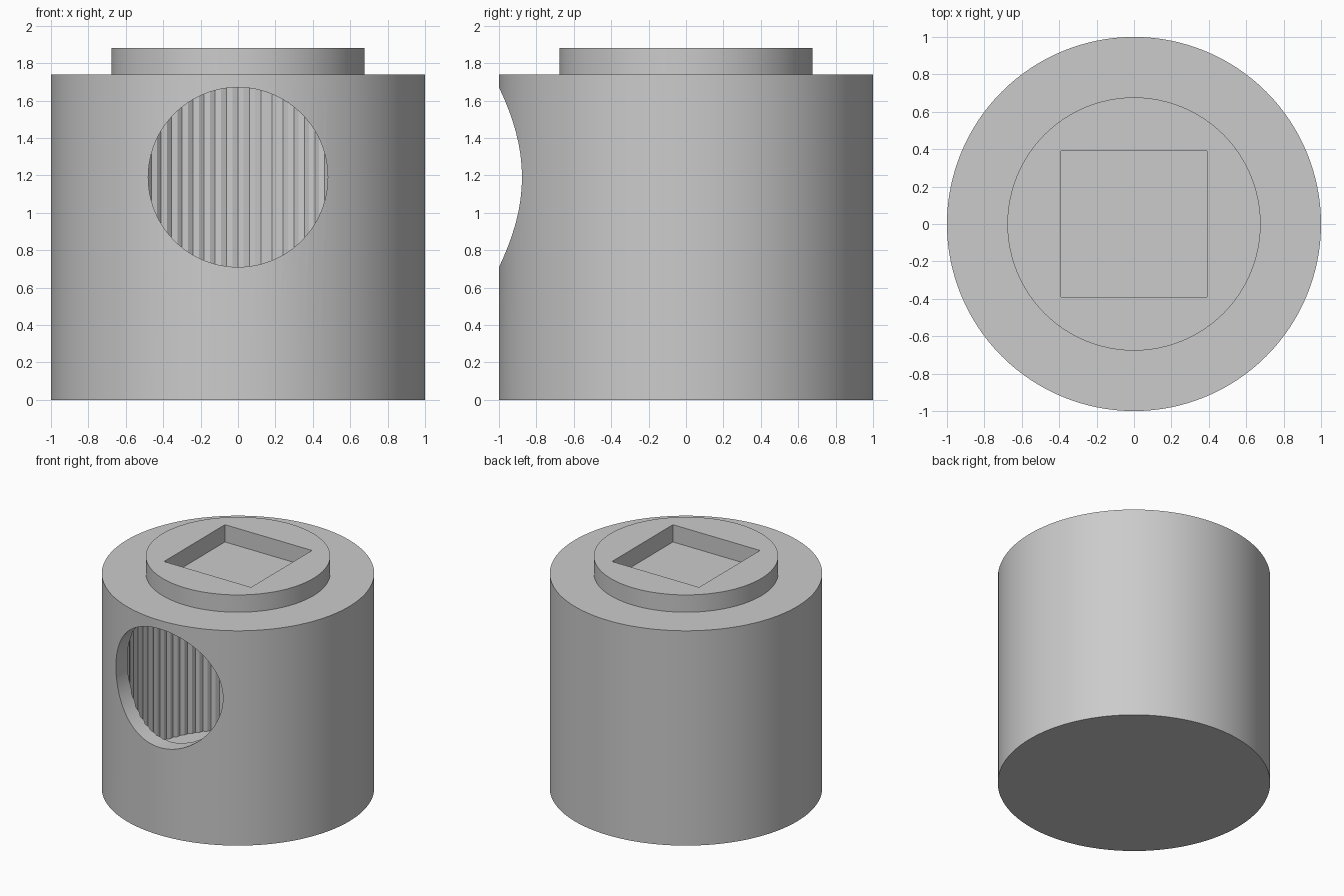
import bpy
import bmesh
from math import cos, sin, pi

cube = bpy.data.objects.get("Cube")
if cube:
    bpy.data.objects.remove(cube, do_unlink=True)

grey = bpy.data.materials.new("plain_grey")
grey.use_nodes = True
grey.diffuse_color = (0.6, 0.6, 0.6, 1)
grey.node_tree.nodes["Principled BSDF"].inputs["Base Color"].default_value = (0.6, 0.6, 0.6, 1)


def prism(name, outline, bottom, top):
    """Extrude a closed xy outline from one height to another."""
    bm = bmesh.new()
    base = bm.faces.new([bm.verts.new((x, y, bottom)) for x, y in outline])
    side = bmesh.ops.extrude_face_region(bm, geom=[base])["geom"]
    verts = [v for v in side if isinstance(v, bmesh.types.BMVert)]
    bmesh.ops.translate(bm, verts=verts, vec=(0, 0, top - bottom))
    bmesh.ops.recalc_face_normals(bm, faces=bm.faces)
    mesh = bpy.data.meshes.new(name)
    bm.to_mesh(mesh)
    bm.free()
    mesh.materials.append(grey)
    obj = bpy.data.objects.new(name, mesh)
    bpy.context.collection.objects.link(obj)
    return obj


def ring(radius, count, flute=0):
    """Circle outline; flute moves every other point in and out."""
    points = []
    for i in range(count):
        r = radius + (flute if i % 2 else -flute)
        a = 2 * pi * i / count
        points.append((r * cos(a), r * sin(a)))
    return points


def cut(target, cutter):
    cutter.hide_render = True
    mod = target.modifiers.new("cut", "BOOLEAN")
    mod.operation = "DIFFERENCE"
    mod.solver = "EXACT"
    mod.object = cutter
    bpy.context.view_layer.objects.active = target
    bpy.ops.object.modifier_apply(modifier=mod.name)
    bpy.data.objects.remove(cutter, do_unlink=True)


def smooth(obj):
    bpy.ops.object.select_all(action="DESELECT")
    obj.select_set(True)
    bpy.context.view_layer.objects.active = obj
    bpy.ops.object.shade_smooth_by_angle(angle=0.3)


# Hollow drum with a finely fluted inner wall
body = prism("drum_body", ring(1, 128), 0, 1.74)
cut(body, prism("cavity_cutter", ring(0.87, 180, 0.005), 0.07, 1.68))

# Round window through the front wall
window = prism("window_cutter", ring(0.48, 96), 0.4, 1.2)
window.rotation_euler.x = pi / 2
window.location.z = 1.19
bpy.context.view_layer.update()
cut(body, window)
smooth(body)

# Raised disc with a square socket down to the drum top
collar = prism("top_collar", ring(0.677, 96), 1.72, 1.88)
s = 0.39
cut(collar, prism("socket_cutter", [(-s, -s), (s, -s), (s, s), (-s, s)], 1.6, 2))
smooth(collar)
